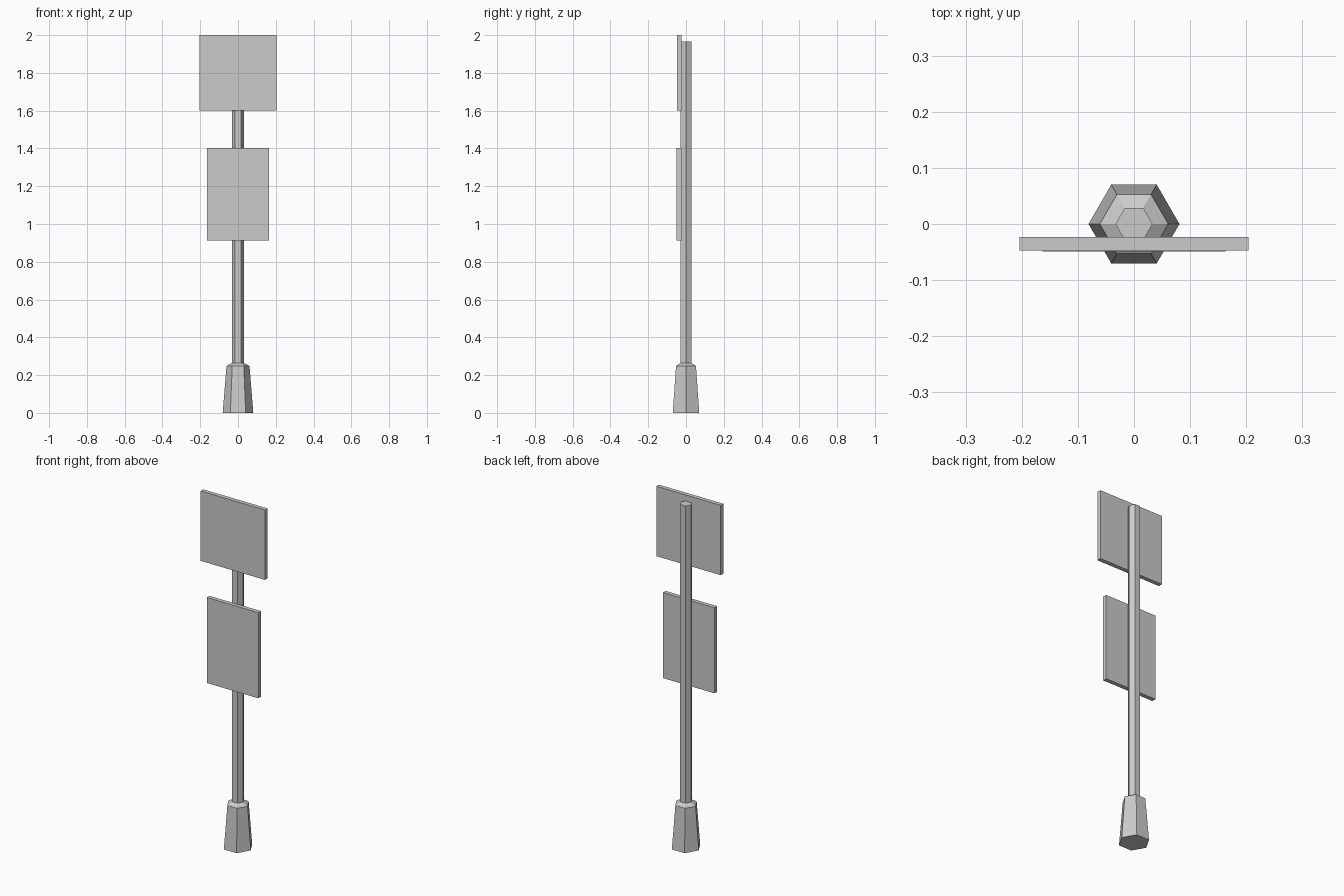
import bpy, bmesh
from math import cos, sin, pi

if "Cube" in bpy.data.objects:
    bpy.data.objects.remove(bpy.data.objects["Cube"])


def make_object(name, bm):
    bmesh.ops.recalc_face_normals(bm, faces=bm.faces)
    mesh = bpy.data.meshes.new(name)
    bm.to_mesh(mesh)
    bm.free()
    obj = bpy.data.objects.new(name, mesh)
    bpy.context.collection.objects.link(obj)
    return obj


def hex_post(name, profile, sides=6):
    """Stack of hexagonal rings given as (radius, z), capped at both ends."""
    bm = bmesh.new()
    rings = [[bm.verts.new((r * cos(2 * pi * i / sides), r * sin(2 * pi * i / sides), z))
              for i in range(sides)] for r, z in profile]
    for a, b in zip(rings, rings[1:]):
        for i in range(sides):
            j = (i + 1) % sides
            bm.faces.new((a[i], a[j], b[j], b[i]))
    bm.faces.new(rings[0][::-1])
    bm.faces.new(rings[-1])
    return make_object(name, bm)


def panel(name, half_width, y0, y1, z0, z1):
    bm = bmesh.new()
    bmesh.ops.create_cube(bm, size=1)
    bmesh.ops.scale(bm, verts=bm.verts, vec=(2 * half_width, y1 - y0, z1 - z0))
    bmesh.ops.translate(bm, verts=bm.verts, vec=(0, (y0 + y1) / 2, (z0 + z1) / 2))
    return make_object(name, bm)


# Tapered foot with sloped shoulder running into the slim pole
hex_post("post_with_base", [(0.081, 0), (0.061, 0.248), (0.033, 0.264), (0.033, 1.965)])

# Sign boards on the front of the pole
panel("upper_sign_board", 0.204, -0.047, -0.023, 1.6, 2.0)
panel("lower_sign_board", 0.163, -0.049, -0.025, 0.912, 1.402)
